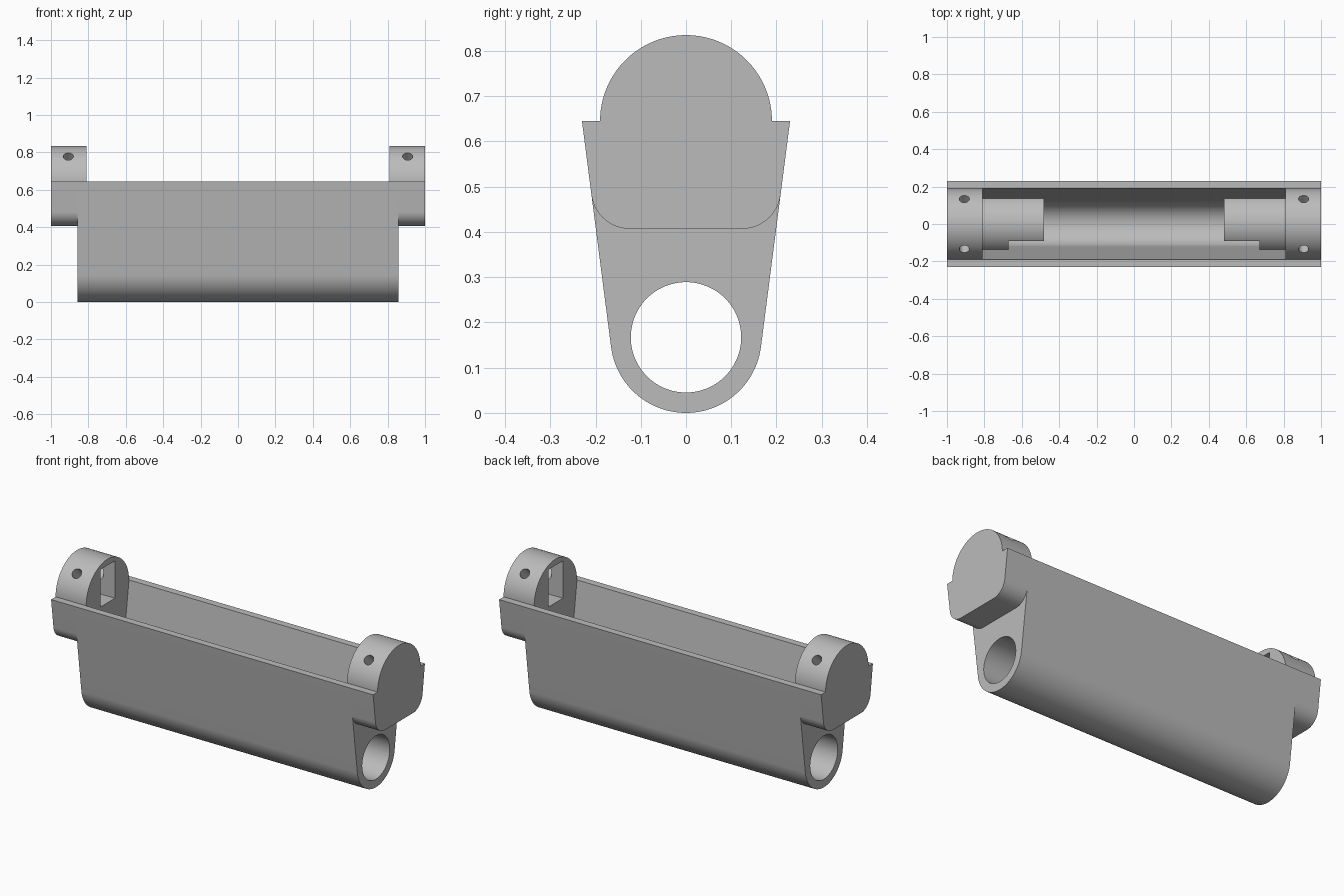
import bpy, bmesh, math
from mathutils import Matrix, Vector

old = bpy.data.objects.get("Cube")
if old:
    bpy.data.objects.remove(old, do_unlink=True)

grey = bpy.data.materials.new("plain grey")
grey.use_nodes = True
COLOUR = (0.5, 0.5, 0.5, 1)
grey.diffuse_color = COLOUR
grey.node_tree.nodes["Principled BSDF"].inputs["Base Color"].default_value = COLOUR

RIM_Z, RIM_Y, INNER_Y = 0.645, 0.23, 0.19
AXIS_Z, OUTER_R, BORE_R = 0.167, 0.167, 0.122
CAP_IN, CAP_OUT, BODY_END = 0.81, 1.0, 0.857


def make(name, bm):
    bmesh.ops.recalc_face_normals(bm, faces=bm.faces)
    mesh = bpy.data.meshes.new(name)
    bm.to_mesh(mesh)
    bm.free()
    mesh.materials.append(grey)
    ob = bpy.data.objects.new(name, mesh)
    bpy.context.collection.objects.link(ob)
    return ob


def prism(name, outline, x0, x1):
    """Extrude a (y, z) outline along x."""
    bm = bmesh.new()
    face = bm.faces.new([bm.verts.new((x0, y, z)) for y, z in outline])
    grown = bmesh.ops.extrude_face_region(bm, geom=[face])["geom"]
    moved = [v for v in grown if isinstance(v, bmesh.types.BMVert)]
    bmesh.ops.translate(bm, verts=moved, vec=(x1 - x0, 0, 0))
    return make(name, bm)


def box(name, lo, hi):
    y0, z0, y1, z1 = lo[1], lo[2], hi[1], hi[2]
    return prism(name, [(y0, z0), (y1, z0), (y1, z1), (y0, z1)], lo[0], hi[0])


def arc(cy, cz, r, a0, a1, n):
    steps = [a0 + (a1 - a0) * i / n for i in range(n + 1)]
    return [(cy + r * math.cos(a), cz + r * math.sin(a)) for a in steps]


def circle(r):
    return arc(0, AXIS_Z, r, 0, math.tau, 96)[:-1]


def tangent_angle(r, y):
    rise = RIM_Z - AXIS_Z
    return math.atan2(rise, y) - math.acos(r / math.hypot(y, rise))


def wedge(r, y):
    """Round bottom with straight sides flaring to the rim."""
    a = tangent_angle(r, y)
    return [(-y, RIM_Z)] + arc(0, AXIS_Z, r, -math.pi - a, a, 64) + [(y, RIM_Z)]


def combine(target, other, operation):
    mod = target.modifiers.new("join", "BOOLEAN")
    mod.operation, mod.object, mod.solver = operation, other, "EXACT"
    bpy.context.view_layer.objects.active = target
    bpy.ops.object.modifier_apply(modifier=mod.name)
    bpy.data.objects.remove(other, do_unlink=True)


# Long trough body, opened from above
body = prism("trough_body", wedge(OUTER_R, RIM_Y), -BODY_END, BODY_END)
hollow = wedge(BORE_R, INNER_Y) + [(INNER_Y, 0.75), (-INNER_Y, 0.75)]
combine(body, prism("trough_cutter", hollow, -CAP_IN, CAP_IN), "DIFFERENCE")

# Notched sleeves around the bore at each end
for side in (-1, 1):
    sleeve = prism("sleeve", circle(0.163), side * 0.48, side * 0.83)
    notch = box("notch_cutter", (side * 0.4, -0.3, -0.1), (side * 0.67, -0.09, 0.5))
    combine(sleeve, notch, "DIFFERENCE")
    combine(body, sleeve, "UNION")

# Round bore through the whole length
combine(body, prism("bore_cutter", circle(BORE_R), -1.1, 1.1), "DIFFERENCE")

# End cap outline: rounded bottom, flared sides, domed top
lean = tangent_angle(OUTER_R, RIM_Y)
R, BASE = 0.085, 0.407
corner_y = RIM_Y - (RIM_Z - BASE - R) * math.tan(-lean) - R / math.cos(lean)
right = arc(corner_y, BASE + R, R, -math.pi / 2, lean, 20) + [(RIM_Y, RIM_Z)]
dome = arc(0, RIM_Z, INNER_Y, 0, math.pi, 64)
cap_outline = right + dome + [(-y, z) for y, z in reversed(right)]

for side in (-1, 1):
    cap = prism("end_cap", cap_outline, side * CAP_IN, side * CAP_OUT)
    combine(body, cap, "UNION")
    # Pocket in the inner face
    pocket = box("pocket_cutter", (side * 0.78, -0.065, 0.59), (side * 0.955, 0.065, 0.8))
    combine(body, pocket, "DIFFERENCE")
    # Slanted screw holes
    for way in (-1, 1):
        axis = Vector((0, way, 1)).normalized()
        bm = bmesh.new()
        turn = axis.to_track_quat("Z", "Y").to_matrix().to_4x4()
        place = Matrix.Translation(Vector((side * 0.907, 0, RIM_Z)) + axis * 0.15)
        bmesh.ops.create_cone(bm, cap_ends=True, segments=32, radius1=0.027,
                              radius2=0.027, depth=0.2, matrix=place @ turn)
        combine(body, make("hole_cutter", bm), "DIFFERENCE")

# Smooth curves, sharp edges
bpy.ops.object.select_all(action="DESELECT")
body.select_set(True)
bpy.context.view_layer.objects.active = body
bpy.ops.object.shade_smooth_by_angle(angle=math.radians(25))
